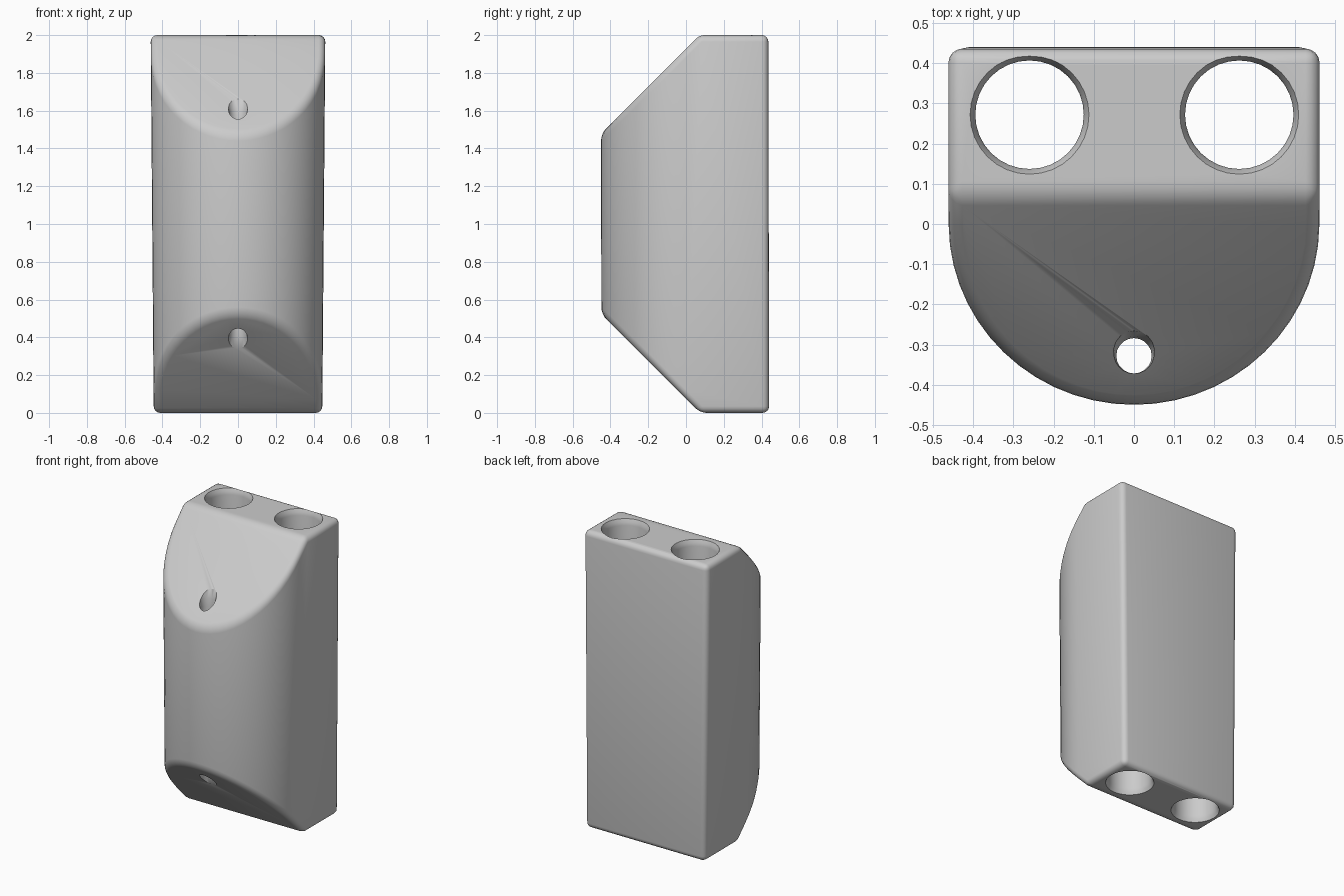
import bpy, bmesh, math
from mathutils import Vector

if "Cube" in bpy.data.objects:
    bpy.data.objects.remove(bpy.data.objects["Cube"], do_unlink=True)

HEIGHT, RADIUS, BACK = 2.0, 0.46, 0.44
MID = HEIGHT / 2

grey = bpy.data.materials.new("plain grey")
grey.use_nodes = True
colour = (0.6, 0.6, 0.6, 1)
grey.diffuse_color = colour
grey.node_tree.nodes["Principled BSDF"].inputs["Base Color"].default_value = colour


def new_object(name, bm):
    bmesh.ops.recalc_face_normals(bm, faces=bm.faces)
    mesh = bpy.data.meshes.new(name)
    bm.to_mesh(mesh)
    bm.free()
    mesh.materials.append(grey)
    obj = bpy.data.objects.new(name, mesh)
    bpy.context.collection.objects.link(obj)
    return obj


def hole_cutter(name, x, y, rings, sides):
    """Vertical round cutter from (radius, height above the middle), mirrored below."""
    bm = bmesh.new()
    levels = [(r, MID - h) for r, h in reversed(rings)] + [(r, MID + h) for r, h in rings]
    loops = []
    for r, z in levels:
        loops.append([bm.verts.new((x + r * math.cos(math.tau * i / sides),
                                    y + r * math.sin(math.tau * i / sides), z))
                      for i in range(sides)])
    for low, high in zip(loops, loops[1:]):
        for i in range(sides):
            j = (i + 1) % sides
            bm.faces.new((low[i], low[j], high[j], high[i]))
    bm.faces.new(loops[0])
    bm.faces.new(loops[-1])
    obj = new_object(name, bm)
    obj.hide_render = True
    return obj


# Body: D-shaped outline pulled up, then cut by two sloping planes
bm = bmesh.new()
steps = 28
outline = [(RADIUS * math.cos(math.pi * i / steps), -0.447 * math.sin(math.pi * i / steps))
           for i in range(steps + 1)]
outline += [(-RADIUS, BACK), (RADIUS, BACK)]
base = bm.faces.new([bm.verts.new((x, y, 0)) for x, y in outline])
top = bmesh.ops.extrude_face_region(bm, geom=[base])["geom"]
bmesh.ops.translate(bm, vec=(0, 0, HEIGHT),
                    verts=[g for g in top if isinstance(g, bmesh.types.BMVert)])
for z, side in ((HEIGHT, 1), (0, -1)):
    cut = bmesh.ops.bisect_plane(bm, geom=bm.verts[:] + bm.edges[:] + bm.faces[:],
                                 plane_co=Vector((0, 0.075, z)),
                                 plane_no=Vector((0, -1, side)).normalized(),
                                 clear_outer=True)["geom_cut"]
    bmesh.ops.contextual_create(bm, geom=[g for g in cut if isinstance(g, bmesh.types.BMEdge)])
# Slight narrowing towards the bottom
for v in bm.verts:
    v.co.x *= 0.97 + 0.035 * v.co.z / HEIGHT
    v.co.y -= 0.004 * v.co.z / HEIGHT
body = new_object("holder_body", bm)

# Rounded edges
bevel = body.modifiers.new("rounded edges", "BEVEL")
bevel.width = 0.035
bevel.segments = 4
bevel.limit_method = "ANGLE"
bevel.angle_limit = math.radians(30)

# Two large holes with eased rims, and one small hole through the slopes
large = [(0.135, 0.96), (0.139, 0.98), (0.148, 1.0), (0.16, 1.02)]
small = [(0.044, 0.55), (0.05, 0.6), (0.062, 0.66), (0.062, 0.8)]
cutters = [hole_cutter("right_hole_cutter", -0.26, 0.272, large, 32),
           hole_cutter("left_hole_cutter", 0.262, 0.272, large, 32),
           hole_cutter("front_hole_cutter", 0, -0.328, small, 20)]
for cutter in cutters:
    mod = body.modifiers.new(cutter.name, "BOOLEAN")
    mod.operation = "DIFFERENCE"
    mod.solver = "EXACT"
    mod.object = cutter

# Apply the cuts and smooth the surface
bpy.context.view_layer.update()
for obj in bpy.context.selected_objects:
    obj.select_set(False)
body.select_set(True)
bpy.context.view_layer.objects.active = body
for mod in list(body.modifiers):
    bpy.ops.object.modifier_apply(modifier=mod.name)
for cutter in cutters:
    bpy.data.objects.remove(cutter, do_unlink=True)
bpy.ops.object.shade_smooth_by_angle(angle=math.radians(35))
